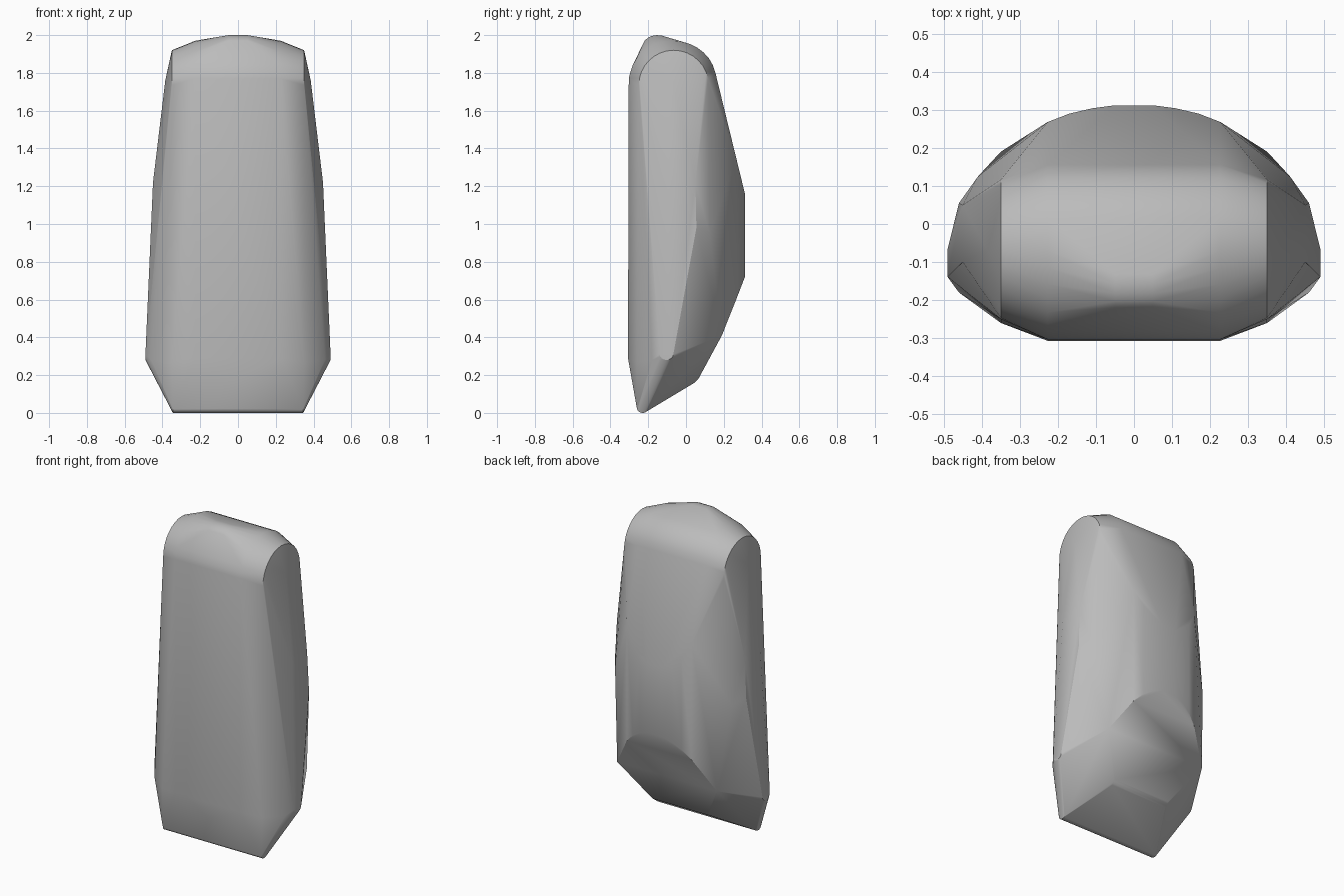
import bpy, bmesh, math

cube = bpy.data.objects.get("Cube")
if cube:
    bpy.data.objects.remove(cube)

grey = bpy.data.materials.new("plain_grey")
grey.use_nodes = True
colour = (0.5, 0.5, 0.5, 1)
grey.diffuse_color = colour
grey.node_tree.nodes["Principled BSDF"].inputs["Base Color"].default_value = colour


def arc(x, y, z, radius, height, start=0, end=180, steps=16):
    """Arc of points in a plane facing sideways."""
    points = []
    for i in range(steps + 1):
        a = math.radians(start + (end - start) * i / steps)
        points.append((x, y + radius * math.cos(a), z + height * math.sin(a)))
    return points


# Half of the body; every point is repeated on the other side
half = []
# Rounded top: outer arch, wider inner arch and small central peak
half += arc(0.35, -0.065, 1.735, 0.185, 0.185)
half += arc(0.227, -0.07, 1.76, 0.23, 0.21)
half += arc(0.05, -0.15, 1.94, 0.08, 0.06, 40, 150, 6)
# Front panel and its rounded corners
half += [(0.227, -0.307, 0.29), (0.227, -0.303, 1.77),
         (0.35, -0.26, 0.27), (0.46, -0.18, 0.28)]
# Bulging side
half += arc(0.49, -0.103, 0.31, 0.036, 0.03, 180, 360, 8)
half += [(0.45, -0.10, 1.22), (0.45, 0.05, 1.22), (0.46, 0.055, 0.98),
         (0.41, 0.125, 0.95), (0.385, -0.07, 1.76)]
# Curved back, trimmed by a sloping plane above and another below
for x, y in ((0, 0.312), (0.05, 0.312), (0.11, 0.304), (0.17, 0.29), (0.227, 0.268)):
    half += [(x, y, 1.16 + (0.312 - y) * 4.1), (x, y, 0.72 - (0.312 - y) * 2.58)]
half += [(0.35, 0.19, 0.41)]
# Undercut ridge and narrow bottom edge
half += arc(0.2, -0.015, 0.24, 0.1, 0.1, 290, 325, 5)
half += arc(0.345, -0.23, 0.025, 0.03, 0.025, 190, 315, 8)

bm = bmesh.new()
for x, y, z in half:
    for side in ((1, -1) if x else (1,)):
        bm.verts.new((side * x, y, z))
hull = bmesh.ops.convex_hull(bm, input=bm.verts[:])
spare = {v for v in hull["geom_interior"] + hull["geom_unused"]
         if isinstance(v, bmesh.types.BMVert)}
bmesh.ops.delete(bm, geom=list(spare), context='VERTS')
bmesh.ops.recalc_face_normals(bm, faces=bm.faces[:])

mesh = bpy.data.meshes.new("body")
bm.to_mesh(mesh)
bm.free()
mesh.materials.append(grey)
body = bpy.data.objects.new("body", mesh)
bpy.context.collection.objects.link(body)

# Smooth the rounded parts and keep the creases
bpy.ops.object.select_all(action='DESELECT')
body.select_set(True)
bpy.context.view_layer.objects.active = body
bpy.ops.object.shade_smooth_by_angle(angle=math.radians(25))
